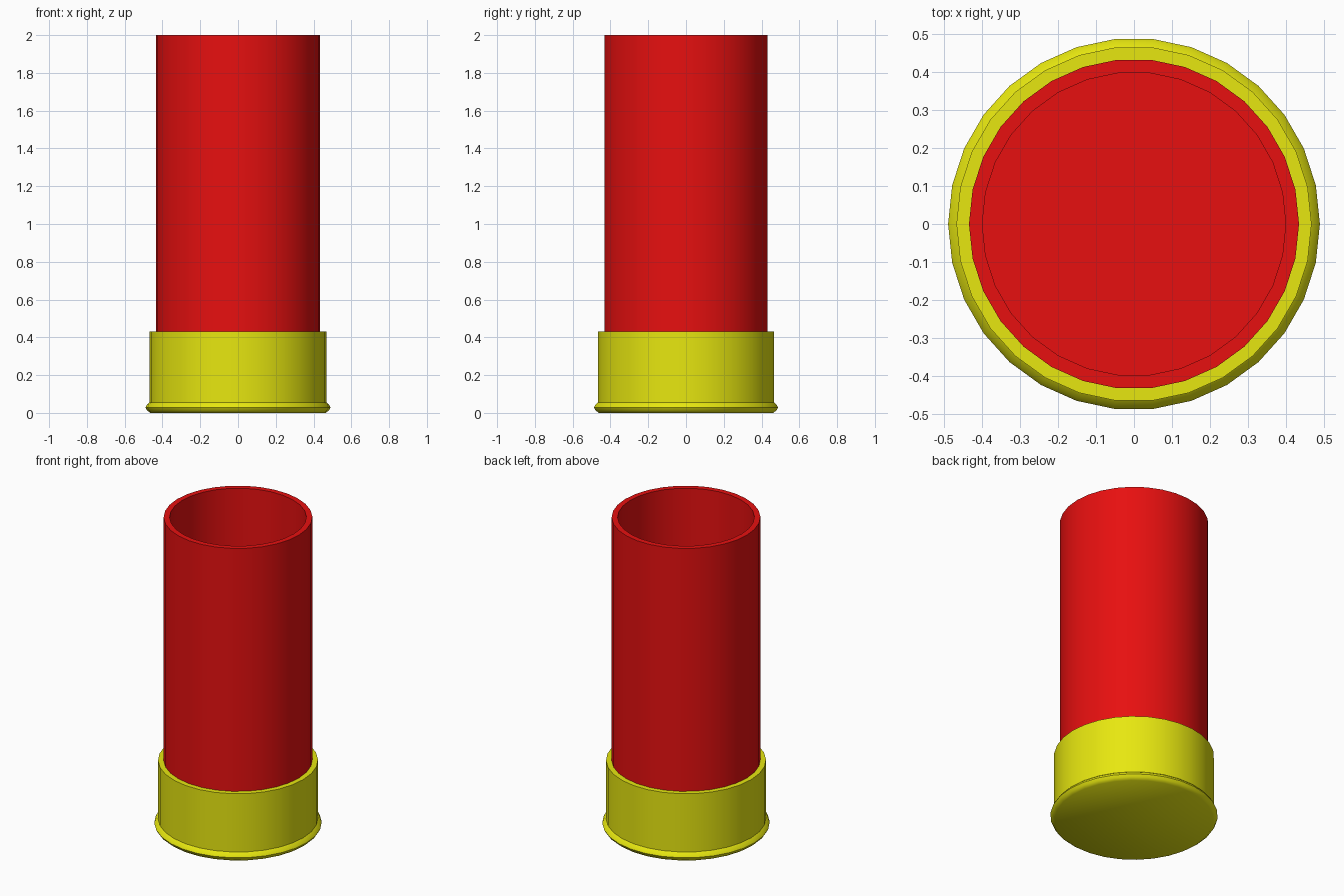
import bpy
import bmesh
from math import cos, sin, tau, radians

SIDES = 30

cube = bpy.data.objects.get("Cube")
if cube:
    bpy.data.objects.remove(cube, do_unlink=True)


def make_material(name, color):
    mat = bpy.data.materials.new(name)
    mat.use_nodes = True
    mat.diffuse_color = color
    mat.node_tree.nodes["Principled BSDF"].inputs["Base Color"].default_value = color
    return mat


def lathe(name, profile, mat):
    """Spin (radius, height) points around z and cap both ends of the profile."""
    bm = bmesh.new()
    rings = []
    for r, z in profile:
        rings.append([bm.verts.new((r * cos(tau * i / SIDES), r * sin(tau * i / SIDES), z))
                      for i in range(SIDES)])
    for low, high in zip(rings, rings[1:]):
        for i in range(SIDES):
            j = (i + 1) % SIDES
            bm.faces.new((low[i], low[j], high[j], high[i]))
    bm.faces.new(rings[0][::-1])
    bm.faces.new(rings[-1])
    bmesh.ops.recalc_face_normals(bm, faces=bm.faces)
    mesh = bpy.data.meshes.new(name)
    bm.to_mesh(mesh)
    bm.free()
    mesh.materials.append(mat)
    obj = bpy.data.objects.new(name, mesh)
    bpy.context.collection.objects.link(obj)
    bpy.ops.object.select_all(action='DESELECT')
    obj.select_set(True)
    bpy.context.view_layer.objects.active = obj
    bpy.ops.object.shade_smooth_by_angle(angle=radians(40))
    return obj


red = make_material("red_plastic", (0.8, 0.005, 0.005, 1))
yellow = make_material("yellow_brass", (0.8, 0.8, 0.005, 1))

# Base cup with a rounded bottom rim
lathe("base_cup", [(0.465, 0), (0.482, 0.014), (0.49, 0.029), (0.482, 0.044),
                   (0.468, 0.056), (0.468, 0.432)], yellow)

# Hollow tube: outer wall, top lip, inner wall and floor
lathe("hollow_tube", [(0.435, 0.3), (0.435, 2), (0.4, 2), (0.4, 0.44)], red)
